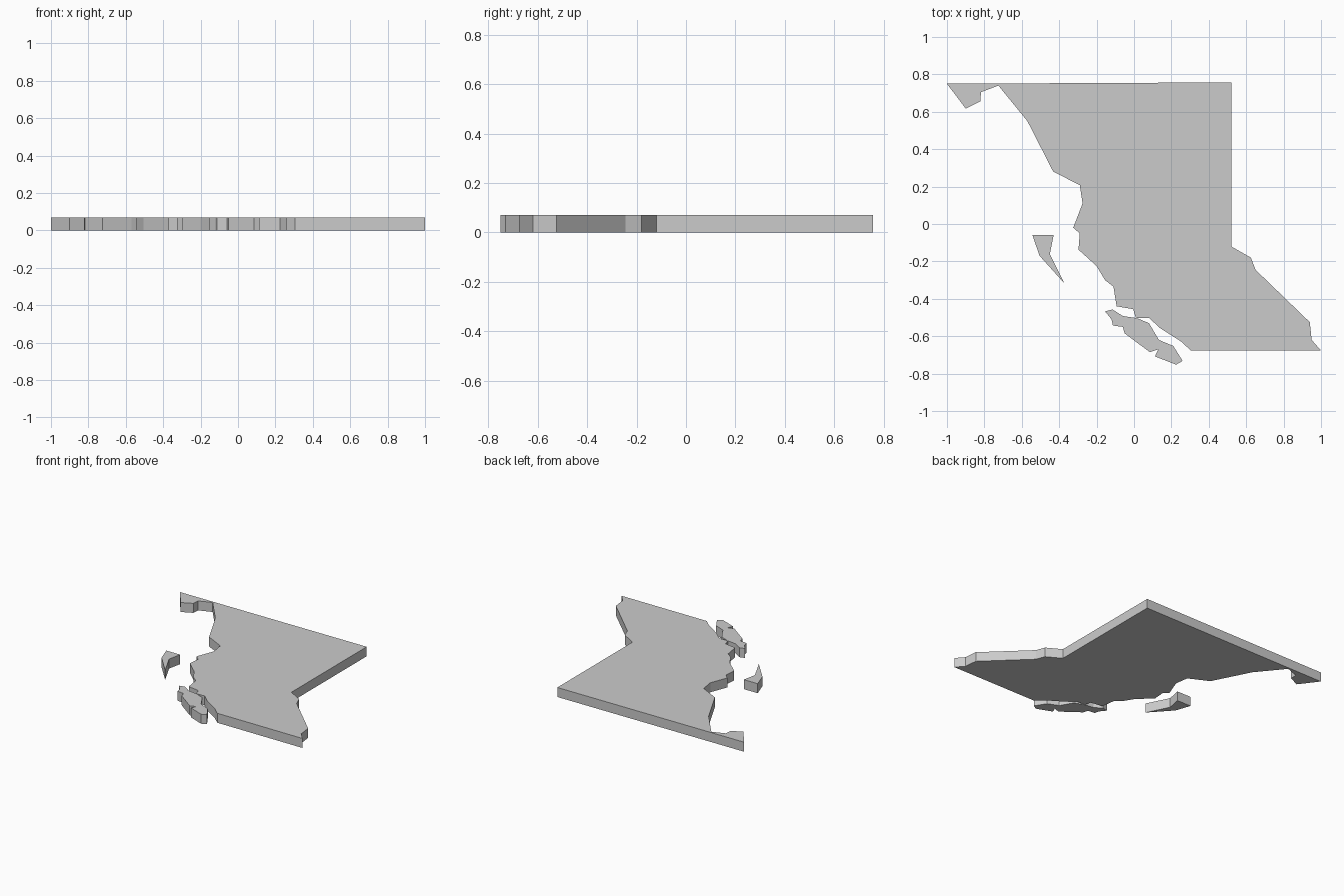
import bpy, bmesh

HEIGHT = 0.07


def slab(name, outline):
    """Extrude a closed outline straight up from z = 0."""
    bm = bmesh.new()
    base = bm.faces.new([bm.verts.new((x, y, 0)) for x, y in outline])
    top = bmesh.ops.extrude_face_region(bm, geom=[base], use_keep_orig=True)["geom"]
    bmesh.ops.translate(bm, vec=(0, 0, HEIGHT),
                        verts=[g for g in top if isinstance(g, bmesh.types.BMVert)])
    bmesh.ops.recalc_face_normals(bm, faces=bm.faces)
    mesh = bpy.data.meshes.new(name)
    bm.to_mesh(mesh)
    bm.free()
    obj = bpy.data.objects.new(name, mesh)
    bpy.context.collection.objects.link(obj)


# Mainland: jagged west coast, flat south border, stepped east border
slab("mainland", [
    (-1, .75), (-.90, .617), (-.822, .655), (-.818, .705), (-.725, .74),
    (-.57, .55), (-.432, .28), (-.29, .208), (-.275, .11), (-.325, -.02),
    (-.29, -.05), (-.297, -.137), (-.20, -.225), (-.155, -.30), (-.11, -.335),
    (-.093, -.44), (-.005, -.455), (.01, -.502), (.08, -.502), (.14, -.557),
    (.25, -.627), (.305, -.677), (1, -.677), (.95, -.62), (.94, -.525),
    (.65, -.245), (.625, -.18), (.52, -.12), (.52, .757)])

# Small northern island
slab("north_island", [
    (-.543, -.06), (-.43, -.06), (-.45, -.16), (-.37, -.32), (-.505, -.17)])

# Long southern island
slab("south_island", [
    (-.155, -.467), (-.115, -.457), (-.06, -.492), (.015, -.503), (.08, -.53),
    (.133, -.62), (.21, -.652), (.26, -.732), (.225, -.752), (.112, -.708),
    (.13, -.67), (.085, -.685), (.02, -.637), (-.05, -.585), (-.06, -.55),
    (-.113, -.543), (-.12, -.51)])
